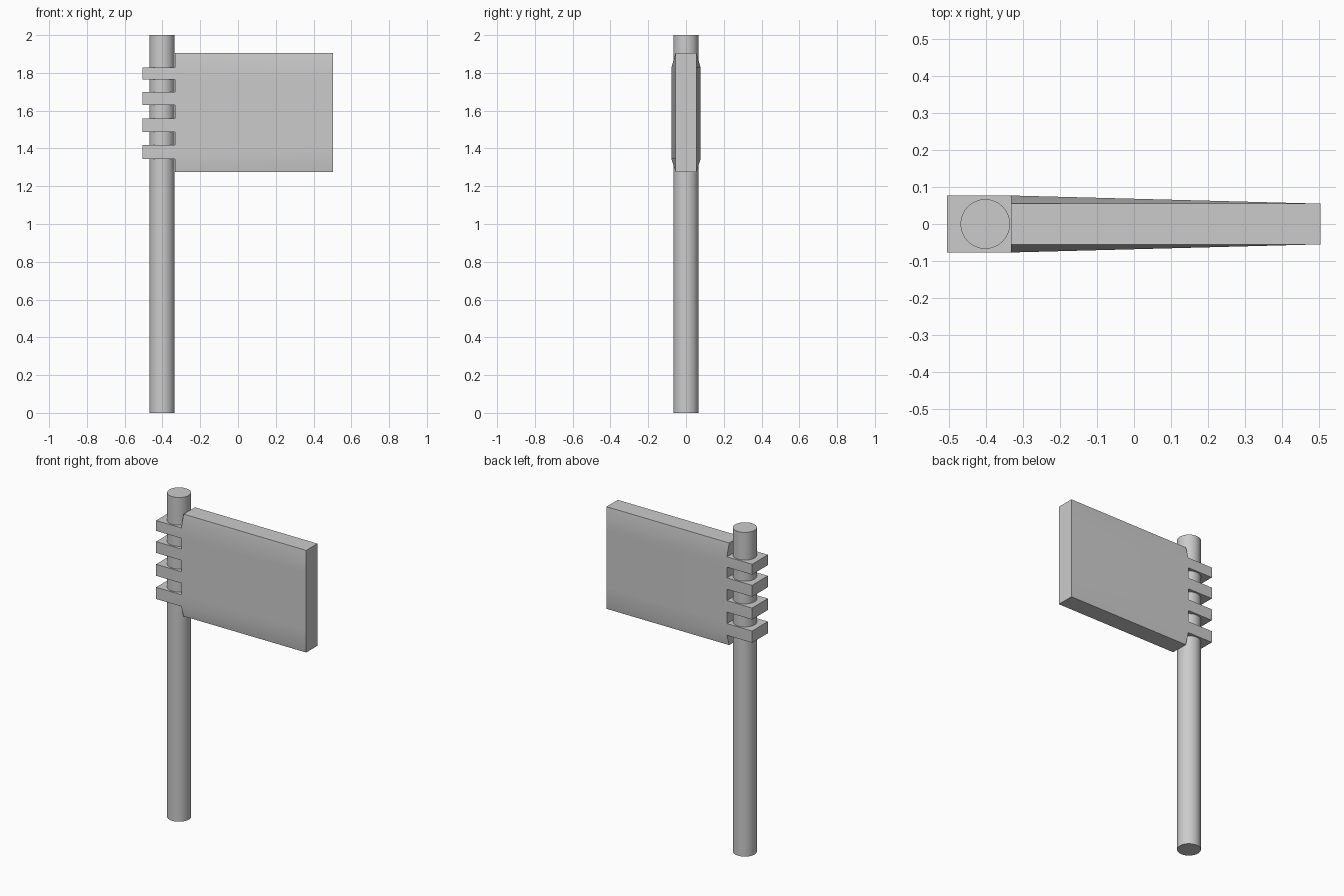
import bpy, bmesh, math

if "Cube" in bpy.data.objects:
    bpy.data.objects.remove(bpy.data.objects["Cube"])

POLE_X, POLE_R = -0.402, 0.067
LEFT, HINGE, RIGHT = -0.505, -0.333, 0.504
THIN, THICK = 0.055, 0.077
# heights: panel bottom, then bottom and top of each knuckle, panel top
LEVELS = [1.276, 1.345, 1.417, 1.488, 1.559, 1.629, 1.699, 1.765, 1.829, 1.906]


def smooth(obj):
    bpy.ops.object.select_all(action='DESELECT')
    obj.select_set(True)
    bpy.context.view_layer.objects.active = obj
    bpy.ops.object.shade_smooth_by_angle(angle=math.radians(30))


# Pole
bpy.ops.mesh.primitive_cylinder_add(vertices=32, radius=POLE_R, depth=2,
                                    location=(POLE_X, 0, 1))
pole = bpy.context.object
pole.name = "pole"
smooth(pole)

# Flag panel: thick bevelled hinge end lofted to a thin free end
bm = bmesh.new()


def column(x, side, thick):
    last = len(LEVELS) - 1
    return [bm.verts.new((x, side * (THIN if i in (0, last) else thick), z))
            for i, z in enumerate(LEVELS)]


cols = [column(HINGE, -1, THICK), column(RIGHT, -1, THIN),
        column(RIGHT, 1, THIN), column(HINGE, 1, THICK)]
knuckles = []
for i in range(len(LEVELS) - 1):
    for k in range(4):
        a, b = cols[k], cols[(k + 1) % 4]
        face = bm.faces.new((a[i], b[i], b[i + 1], a[i + 1]))
        if k == 3 and i % 2 == 1:
            knuckles.append(face)
bm.faces.new([c[0] for c in reversed(cols)])
bm.faces.new([c[-1] for c in cols])

# Knuckles wrapping the pole, extruded from the hinge end
for face in knuckles:
    new = bmesh.ops.extrude_discrete_faces(bm, faces=[face])["faces"][0]
    for v in new.verts:
        v.co.x = LEFT
bmesh.ops.recalc_face_normals(bm, faces=bm.faces)
mesh = bpy.data.meshes.new("flag_panel")
bm.to_mesh(mesh)
bm.free()
flag = bpy.data.objects.new("flag_panel", mesh)
bpy.context.collection.objects.link(flag)
smooth(flag)
